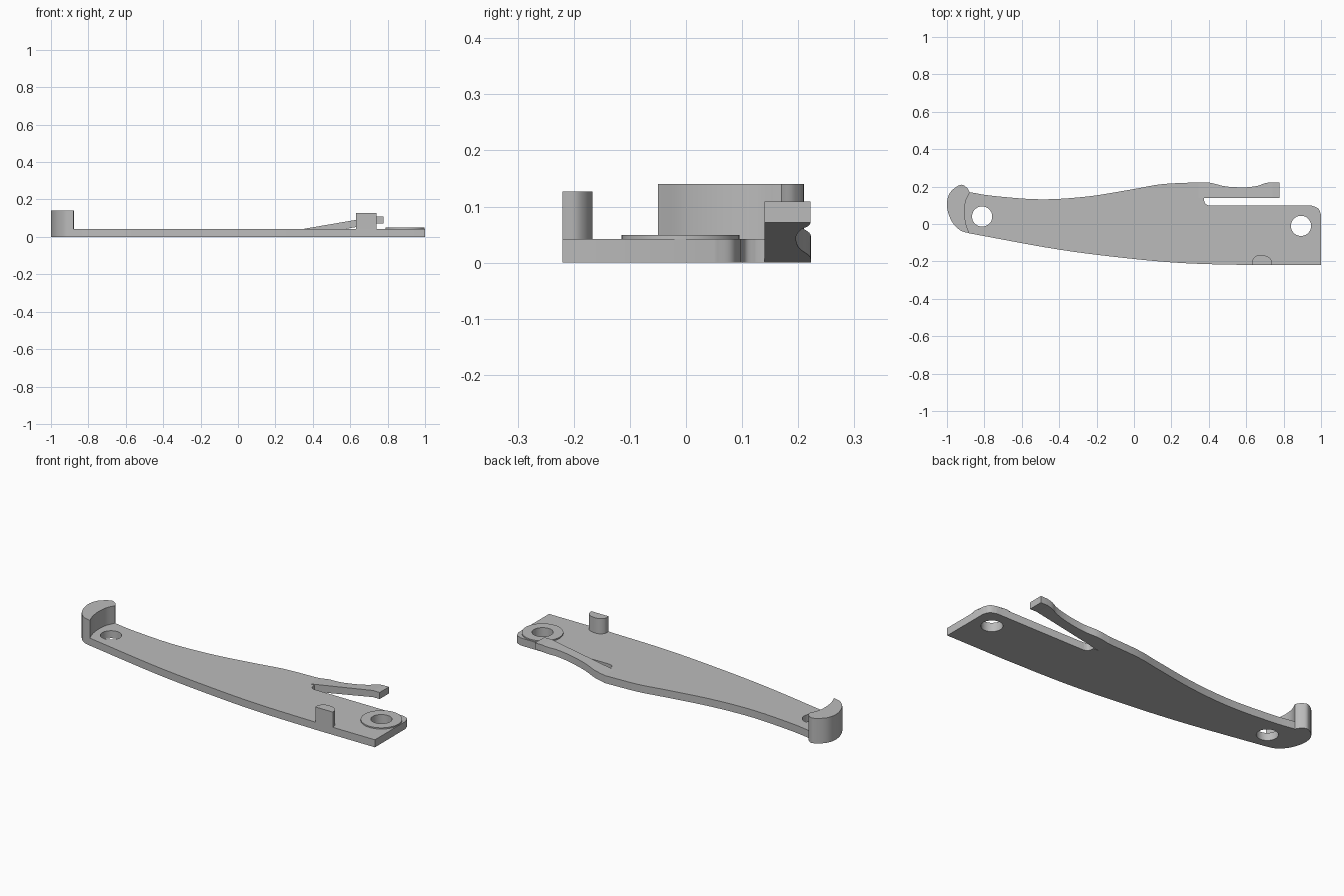
import bpy, bmesh, math
from mathutils import Vector

cube = bpy.data.objects.get("Cube")
if cube:
    bpy.data.objects.remove(cube, do_unlink=True)

THICK = 0.042

grey = bpy.data.materials.new("plain grey")
grey.use_nodes = True
colour = (0.5, 0.5, 0.5, 1)
grey.diffuse_color = colour
grey.node_tree.nodes["Principled BSDF"].inputs["Base Color"].default_value = colour


def smooth(points, steps=6):
    """Catmull-Rom curve through the points, ends included."""
    p = [Vector(q) for q in points]
    p = [2 * p[0] - p[1]] + p + [2 * p[-1] - p[-2]]
    out = []
    for a, b, c, d in zip(p, p[1:], p[2:], p[3:]):
        for i in range(steps):
            t = i / steps
            out.append((2 * b + (c - a) * t + (2 * a - 5 * b + 4 * c - d) * t**2
                        + (3 * b - a - 3 * c + d) * t**3) / 2)
    return [tuple(v) for v in out] + [tuple(p[-2])]


def circle(centre, radius, sides=48):
    return [(centre[0] + radius * math.cos(math.tau * i / sides),
             centre[1] + radius * math.sin(math.tau * i / sides)) for i in range(sides)]


def finish(obj):
    obj.data.materials.clear()
    obj.data.materials.append(grey)
    bm = bmesh.new()
    bm.from_mesh(obj.data)
    bmesh.ops.remove_doubles(bm, verts=bm.verts, dist=1e-5)
    bmesh.ops.recalc_face_normals(bm, faces=bm.faces)
    bm.to_mesh(obj.data)
    bm.free()
    bpy.ops.object.select_all(action="DESELECT")
    obj.select_set(True)
    bpy.context.view_layer.objects.active = obj
    bpy.ops.object.shade_smooth_by_angle(angle=math.radians(30))


def slab(name, loops, low, high):
    """Extrude an outline, with any further loops as holes."""
    curve = bpy.data.curves.new(name, "CURVE")
    curve.dimensions = "2D"
    curve.fill_mode = "BOTH"
    curve.extrude = (high - low) / 2
    for loop in loops:
        spline = curve.splines.new("POLY")
        spline.points.add(len(loop) - 1)
        for point, (x, y) in zip(spline.points, loop):
            point.co = (x, y, 0, 1)
        spline.use_cyclic_u = True
    helper = bpy.data.objects.new(name + " outline", curve)
    bpy.context.collection.objects.link(helper)
    bpy.context.view_layer.update()
    graph = bpy.context.evaluated_depsgraph_get()
    mesh = bpy.data.meshes.new_from_object(helper.evaluated_get(graph))
    bpy.data.objects.remove(helper, do_unlink=True)
    mesh.name = name
    for v in mesh.vertices:
        v.co.z += (low + high) / 2
    obj = bpy.data.objects.new(name, mesh)
    bpy.context.collection.objects.link(obj)
    finish(obj)


# Shared edges of the body, traced clockwise from the front right corner
front_edge = smooth([(0.65, -0.22), (0.3, -0.211), (0, -0.187), (-0.4, -0.137), (-0.88, -0.05)])
round_end = smooth([(-0.88, -0.05), (-0.93, -0.033), (-0.975, 0.015), (-1, 0.095),
                    (-0.985, 0.165), (-0.93, 0.209), (-0.895, 0.195), (-0.878, 0.17)])
back_edge = smooth([(-0.878, 0.17), (-0.75, 0.15), (-0.5, 0.132), (-0.25, 0.147),
                    (0, 0.187), (0.15, 0.213), (0.345, 0.223)])
arm_edge = smooth([(0.345, 0.223), (0.41, 0.22), (0.49, 0.201), (0.59, 0.196),
                   (0.66, 0.204), (0.7, 0.218), (0.735, 0.222), (0.777, 0.222)])
ARM_INNER = 0.14
BEND, FLAT = 0.345, 0.735

# Body plate with slot shoulder and two holes
slot = [(BEND, ARM_INNER), (0.375, ARM_INNER)] + smooth(
    [(0.375, 0.125), (0.383, 0.107), (0.402, 0.098)])
corner = smooth([(0.95, 0.098), (0.985, 0.083), (1, 0.05)])
pivot, left_hole = (0.893, -0.01), (-0.812, 0.04)
bore = circle(pivot, 0.054)
outline = ([(1, -0.22)] + front_edge + round_end[1:] + back_edge[1:] + slot + corner)
slab("body_plate", [outline, bore, circle(left_hole, 0.054)], 0, THICK)

# Raised ring around the right hole
slab("hole_boss", [circle(pivot, 0.105), bore], THICK, 0.049)

# Upright hook wall with hollow inner face
inner_face = smooth([(-0.878, 0.17), (-0.9, 0.12), (-0.906, 0.06), (-0.898, 0), (-0.88, -0.05)])
slab("end_hook", [round_end + inner_face[1:-1]], THICK, 0.14)

# Small upright peg on the front edge
peg = smooth([(0.632, -0.22), (0.634, -0.19), (0.66, -0.168), (0.705, -0.17),
              (0.733, -0.19), (0.74, -0.22)])
slab("front_peg", [peg], THICK, 0.127)

# Spring arm bent upward, with a flat tip
bm = bmesh.new()
rings = []
for x, y in arm_edge:
    rise = min(1, (x - BEND) / (FLAT - BEND))
    low, high = 0.072 * rise, THICK + 0.067 * rise
    rings.append([bm.verts.new(c) for c in (
        (x, ARM_INNER, low), (x, y, low), (x, y, high), (x, ARM_INNER, high))])
for a, b in zip(rings, rings[1:]):
    for i in range(4):
        j = (i + 1) % 4
        bm.faces.new((a[i], a[j], b[j], b[i]))
bm.faces.new(rings[0])
bm.faces.new(rings[-1])
mesh = bpy.data.meshes.new("spring_arm")
bm.to_mesh(mesh)
bm.free()
arm = bpy.data.objects.new("spring_arm", mesh)
bpy.context.collection.objects.link(arm)
finish(arm)
